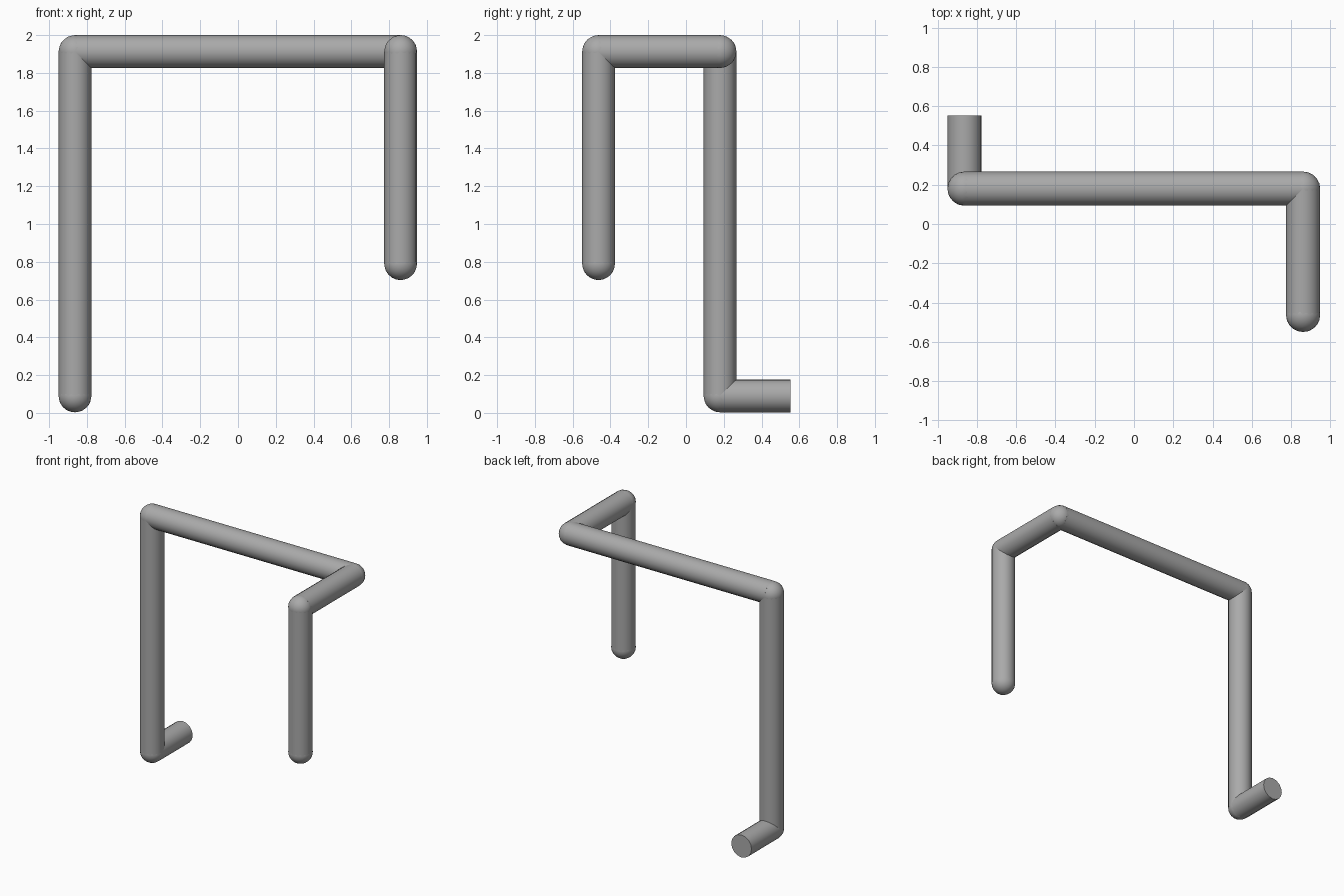
import bpy
from mathutils import Vector

cube = bpy.data.objects.get("Cube")
if cube:
    bpy.data.objects.remove(cube, do_unlink=True)

RADIUS = 0.087

# Plain grey metal
grey = bpy.data.materials.new("grey_metal")
grey.use_nodes = True
colour = (0.4, 0.4, 0.4, 1)
grey.diffuse_color = colour
grey.node_tree.nodes["Principled BSDF"].inputs["Base Color"].default_value = colour


def finish(name):
    obj = bpy.context.object
    obj.name = name
    obj.data.materials.append(grey)
    bpy.ops.object.shade_smooth_by_angle(angle=0.55)
    return obj


def tube(name, start, end):
    axis = end - start
    bpy.ops.mesh.primitive_cylinder_add(
        vertices=16, radius=RADIUS, depth=axis.length, location=(start + end) / 2)
    bpy.context.object.rotation_euler = axis.to_track_quat('Z', 'Y').to_euler()
    finish(name)


def ball(name, centre):
    bpy.ops.mesh.primitive_ico_sphere_add(
        subdivisions=3, radius=RADIUS, location=centre)
    finish(name)


# Centre line of the bent pipe, from the open foot to the rounded tip
path = [Vector(p) for p in (
    (-0.863, 0.553, 0.09), (-0.863, 0.18, 0.09), (-0.863, 0.18, 1.913),
    (0.861, 0.18, 1.913), (0.861, -0.463, 1.913), (0.861, -0.463, 0.79))]
tubes = ["foot_stub", "tall_leg", "cross_bar", "side_arm", "short_leg"]
balls = ["foot_elbow", "right_elbow", "left_elbow", "front_elbow", "short_leg_tip"]

for i, name in enumerate(tubes):
    tube(name, path[i], path[i + 1])
    ball(balls[i], path[i + 1])
